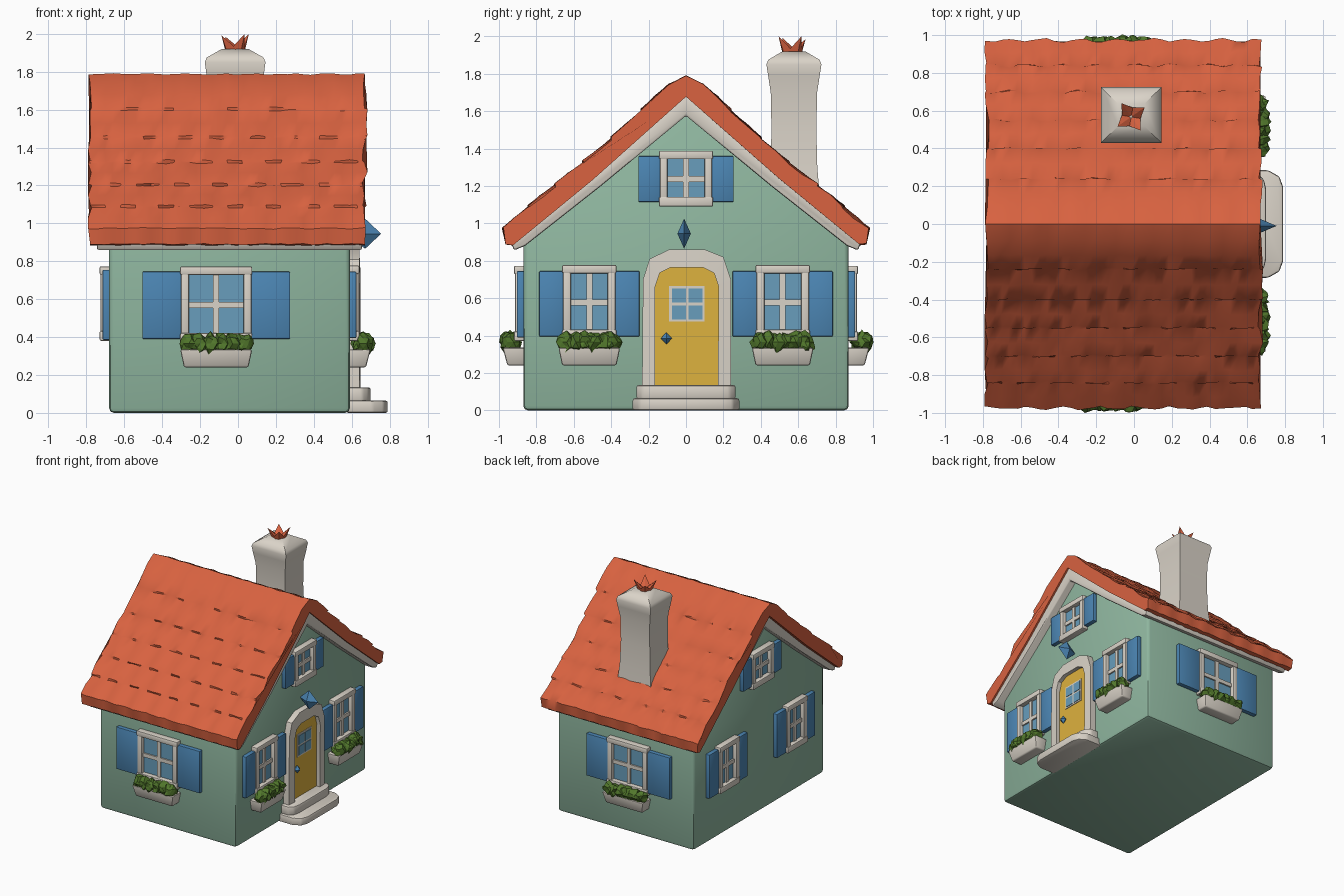
import bpy, bmesh, math, random
from mathutils import Matrix, Vector

if "Cube" in bpy.data.objects:
    bpy.data.objects.remove(bpy.data.objects["Cube"])

random.seed(4)


def material(name, r, g, b):
    m = bpy.data.materials.new(name)
    lin = [((c / 255 + 0.055) / 1.055) ** 2.4 for c in (r, g, b)]
    m.diffuse_color = (*lin, 1)
    m.use_nodes = True
    m.node_tree.nodes["Principled BSDF"].inputs["Base Color"].default_value = m.diffuse_color
    return m


ORANGE = material("roof orange", 216, 98, 64)
MINT = material("wall mint", 143, 182, 159)
CREAM = material("trim cream", 218, 211, 200)
YELLOW = material("door yellow", 222, 178, 62)
BLUE = material("shutter blue", 76, 134, 180)
GLASS = material("glass blue", 104, 158, 188)
LEAF = material("leaf green", 82, 120, 44)


def box(bm, u0, u1, v0, v1, w0, w1, bevel=0.0):
    """Box on a wall: u sideways, v up, w outward (local -y)."""
    m = Matrix.Translation(((u0 + u1) / 2, -(w0 + w1) / 2, (v0 + v1) / 2)) @ \
        Matrix.Diagonal((u1 - u0, w1 - w0, v1 - v0, 1))
    verts = bmesh.ops.create_cube(bm, size=1, matrix=m)["verts"]
    if bevel:
        edges = list({e for v in verts for e in v.link_edges})
        bmesh.ops.bevel(bm, geom=edges, offset=bevel, segments=2, profile=0.5, affect='EDGES')


def loft(bm, rings):
    """Skin closed rings and cap both ends."""
    vs = [[bm.verts.new(p) for p in r] for r in rings]
    n = len(vs[0])
    for a, b in zip(vs, vs[1:]):
        for i in range(n):
            bm.faces.new((a[i], a[(i + 1) % n], b[(i + 1) % n], b[i]))
    bm.faces.new(vs[0])
    bm.faces.new(vs[-1])


def part(name, bm, mat, matrix=None, angle=40, bevel=0.0):
    bmesh.ops.recalc_face_normals(bm, faces=bm.faces)
    if bevel:
        sharp = [e for e in bm.edges if e.calc_face_angle(0) > 0.5]
        bmesh.ops.bevel(bm, geom=sharp, offset=bevel, segments=2, profile=0.5, affect='EDGES')
    me = bpy.data.meshes.new(name)
    bm.to_mesh(me)
    bm.free()
    me.materials.append(mat)
    ob = bpy.data.objects.new(name, me)
    bpy.context.collection.objects.link(ob)
    if matrix:
        ob.matrix_world = matrix
    if angle:
        bpy.ops.object.select_all(action='DESELECT')
        ob.select_set(True)
        bpy.context.view_layer.objects.active = ob
        bpy.ops.object.shade_smooth_by_angle(angle=math.radians(angle))
    return ob


def mirrored(half):
    """Half profile (y >= 0, starting on y = 0) to a full open line."""
    return [(-y, z) for y, z in half[:0:-1]] + list(half)


X0, X1, YW = -0.68, 0.59, 0.87

# Walls with gables
bm = bmesh.new()
wall = [(-YW, 0), (YW, 0), (YW, 0.93), (0, 1.63), (-YW, 0.93)]
loft(bm, [[Vector((x, y, z)) for y, z in wall] for x in (X0, X1)])
part("walls", bm, MINT, bevel=0.025)

# Cream boards under the roof
bm = bmesh.new()
top = mirrored([(0, 1.70), (0.22, 1.51), (0.5, 1.25), (0.94, 0.91)])
low = mirrored([(0, 1.575), (0.46, 1.195), (0.86, 0.88), (0.92, 0.855)])
loft(bm, [[Vector((x, y, z)) for y, z in top + low[::-1]] for x in (-0.745, 0.655)])
part("roof_trim", bm, CREAM, bevel=0.012)

# Tiled roof: stepped rows skinned across x with small waves
CURVE = [(0, 1.785), (0.08, 1.755), (0.25, 1.59), (0.46, 1.395), (0.83, 1.095), (0.985, 0.955)]


def roof_z(y):
    for (a, za), (b, zb) in zip(CURVE, CURVE[1:]):
        if y <= b:
            return za + (zb - za) * (y - a) / (b - a)
    return CURVE[-1][1]


rows = [0.09, 0.24, 0.4, 0.55, 0.7, 0.84, 0.975]
half = [(0, 1.787)]
for a, b in zip(rows, rows[1:]):
    half += [(a, roof_z(a) - 0.004), ((a + b) / 2, roof_z((a + b) / 2) + 0.004), (b - 0.004, roof_z(b) + 0.009)]
line = mirrored(half)
under = mirrored([(0, 1.68), (0.5, 1.235), (0.925, 0.885), (0.965, 0.89)])
cols = 36
rings = []
for i in range(cols + 1):
    x = -0.78 + 1.45 * i / cols
    end = i in (0, cols)
    ring = []
    for k, (y, z) in enumerate(line):
        s = math.copysign(1, y) if y else 0
        ramp = abs(y)
        wave = 0.010 * abs(math.sin(math.pi * (x / 0.19 + 0.5 * (k // 3 % 2)))) - 0.005
        slip = s * (wave * 2 * ramp + random.uniform(-0.005, 0.005))
        dx = random.uniform(-0.013, 0.013) if end else random.uniform(-0.005, 0.005)
        ring.append(Vector((x + dx, y + slip, z + wave * 0.5 + random.uniform(-0.003, 0.003))))
    ring += [Vector((x, y, z + random.uniform(-0.004, 0.004))) for y, z in under[::-1]]
    rings.append(ring)
bm = bmesh.new()
loft(bm, rings)
part("tiled_roof", bm, ORANGE, angle=38)

# Chimney and its crown-like pot
bm = bmesh.new()
cx, cy = -0.015, 0.577
CORNERS = [(-1, -1), (1, -1), (1, 1), (-1, 1)]
shaft = [(1.12, 0.16, 0.14), (1.3, 0.142, 0.125), (1.5, 0.135, 0.12), (1.7, 0.137, 0.124),
         (1.79, 0.152, 0.138), (1.85, 0.16, 0.147), (1.875, 0.15, 0.137), (1.92, 0.07, 0.06)]
loft(bm, [[Vector((cx + a * hx, cy + b * hy, z)) for a, b in CORNERS] for z, hx, hy in shaft])
part("chimney", bm, CREAM)

bm = bmesh.new()
tips, base = [], []
for i in range(8):
    t = math.radians(35 + 45 * i)
    r, z = (0.088, 2.0 - 0.008 * (i % 3)) if i % 2 == 0 else (0.05, 1.935)
    tips.append(bm.verts.new((cx + r * math.cos(t), cy - 0.01 + r * math.sin(t), z)))
    base.append(bm.verts.new((cx + 0.05 * math.cos(t), cy - 0.01 + 0.05 * math.sin(t), 1.9)))
hub = bm.verts.new((cx, cy - 0.01, 1.915))
for i in range(8):
    j = (i + 1) % 8
    bm.faces.new((base[i], base[j], tips[j], tips[i]))
    bm.faces.new((tips[i], tips[j], hub))
bm.faces.new(base[::-1])
part("chimney_pot", bm, ORANGE, angle=0)


def window(name, M, w, v0, v1, shut, sv0, sv1, planter):
    """Frame, four panes, two shutters and an optional flower box."""
    h, b, mid = w / 2, 0.042, (v0 + v1) / 2
    bm = bmesh.new()
    box(bm, -h, -h + b, v0, v1, -0.01, 0.045, 0.008)
    box(bm, h - b, h, v0, v1, -0.01, 0.045, 0.008)
    box(bm, -h - 0.005, h + 0.005, v1 - b, v1 + 0.003, -0.01, 0.05, 0.008)
    box(bm, -h - 0.005, h + 0.005, v0, v0 + b + 0.01, -0.01, 0.05, 0.008)
    box(bm, -0.016, 0.016, v0, v1, -0.01, 0.024)
    box(bm, -h, h, mid - 0.016, mid + 0.016, -0.01, 0.024)
    part(name + "_frame", bm, CREAM, M)
    bm = bmesh.new()
    box(bm, -h + 0.01, h - 0.01, v0 + 0.01, v1 - 0.01, 0.003, 0.012)
    part(name + "_glass", bm, GLASS, M, angle=0)
    bm = bmesh.new()
    box(bm, -h - shut, -h + 0.004, sv0, sv1, -0.01, 0.034, 0.006)
    box(bm, h - 0.004, h + shut, sv0, sv1, -0.01, 0.034, 0.006)
    part(name + "_shutters", bm, BLUE, M)
    if not planter:
        return
    p = planter / 2
    bm = bmesh.new()
    loft(bm, [[Vector((-a, 0.01, z)), Vector((a, 0.01, z)), Vector((a, -d, z)), Vector((-a, -d, z))]
              for z, a, d in ((0.24, p - 0.02, 0.085), (0.335, p, 0.11))])
    part(name + "_flower_box", bm, CREAM, M, bevel=0.01)
    bm = bmesh.new()
    for i in range(6):
        u = (i / 5 - 0.5) * (planter - 0.09)
        vs = bmesh.ops.create_icosphere(bm, subdivisions=2, radius=1)["verts"]
        for v in vs:
            k = random.uniform(0.75, 1.3)
            v.co = Vector((u + v.co.x * 0.05 * k, -0.07 + v.co.y * 0.052 * k,
                           0.365 + v.co.z * 0.052 * k))
    part(name + "_plants", bm, LEAF, M, angle=0)


def on_wall(x, y, turn):
    return Matrix.Translation((x, y, 0)) @ Matrix.Rotation(math.radians(turn), 4, 'Z')


# Windows on all four sides
window("front_window", on_wall(-0.115, -YW, 0), 0.37, 0.37, 0.77, 0.205, 0.39, 0.745, 0.38)
window("back_window", on_wall(-0.09, YW, 180), 0.37, 0.37, 0.77, 0.205, 0.39, 0.745, 0.38)
for s, side in ((-1, "near"), (1, "far")):
    window("door_side_window_" + side, on_wall(X1, s * 0.517, 90), 0.28, 0.38, 0.775, 0.128, 0.395, 0.745, 0.33)
    window("left_window_" + side, on_wall(X0, s * 0.45, -90), 0.26, 0.38, 0.77, 0.125, 0.385, 0.755, 0)
window("door_gable_window", on_wall(X1, 0, 90), 0.28, 1.09, 1.385, 0.115, 1.115, 1.36, 0)
window("left_gable_window", on_wall(X0, 0, -90), 0.28, 1.09, 1.385, 0.115, 1.115, 1.36, 0)

# Arched door with surround
D = on_wall(X1, 0, 90)
outer = [(-0.235, 0.1), (-0.23, 0.7), (-0.195, 0.81), (-0.09, 0.86), (0.1, 0.86), (0.2, 0.82), (0.24, 0.7), (0.24, 0.1)]
inner = [(-0.165, 0.1), (-0.165, 0.66), (-0.14, 0.735), (-0.08, 0.765), (0.09, 0.765), (0.15, 0.735), (0.175, 0.66), (0.17, 0.1)]
bm = bmesh.new()
loft(bm, [[Vector((a, 0.01, b)), Vector((a, -0.05, b)), Vector((c, -0.055, d)), Vector((c, 0.01, d))]
          for (a, b), (c, d) in zip(outer, inner)])
part("door_surround", bm, CREAM, D)
bm = bmesh.new()
loft(bm, [[Vector((u * 1.03, y, v)) for u, v in inner] for y in (0.01, -0.022)])
part("door", bm, YELLOW, D)
bm = bmesh.new()
box(bm, -0.09, 0.1, 0.475, 0.665, 0.02, 0.027)
part("door_window_frame", bm, CREAM, D, angle=0)
bm = bmesh.new()
for u in (-0.076, 0.013):
    for v in (0.487, 0.577):
        box(bm, u, u + 0.075, v, v + 0.075, 0.025, 0.031)
part("door_window_panes", bm, GLASS, D, angle=0)


# Diamond shaped door handle and lamp
def diamond(name, u, v, w, ru, rv, rw):
    bm = bmesh.new()
    mid = [bm.verts.new(p) for p in ((u - ru, -w, v), (u, -w - rw, v), (u + ru, -w, v), (u, -w + rw, v))]
    for z in (v - rv, v + rv):
        tip = bm.verts.new((u, -w, z))
        for i in range(4):
            bm.faces.new((mid[i], mid[(i + 1) % 4], tip))
    part(name, bm, BLUE, D, angle=0)


diamond("door_handle", -0.105, 0.385, 0.035, 0.03, 0.032, 0.03)
diamond("door_lamp", -0.01, 0.945, 0.08, 0.036, 0.08, 0.085)

# Two rounded door steps
for name, w, d, z0, z1 in (("lower_step", 0.285, 0.2, 0, 0.065), ("upper_step", 0.265, 0.11, 0.06, 0.135)):
    plan = [(-w, 0.02), (-w, -d * 0.6), (-w * 0.88, -d * 0.9), (-w * 0.68, -d),
            (w * 0.68, -d), (w * 0.88, -d * 0.9), (w, -d * 0.6), (w, 0.02)]
    bm = bmesh.new()
    loft(bm, [[Vector((u, y, z)) for u, y in plan] for z in (z0, z1)])
    part(name, bm, CREAM, D, bevel=0.012)
